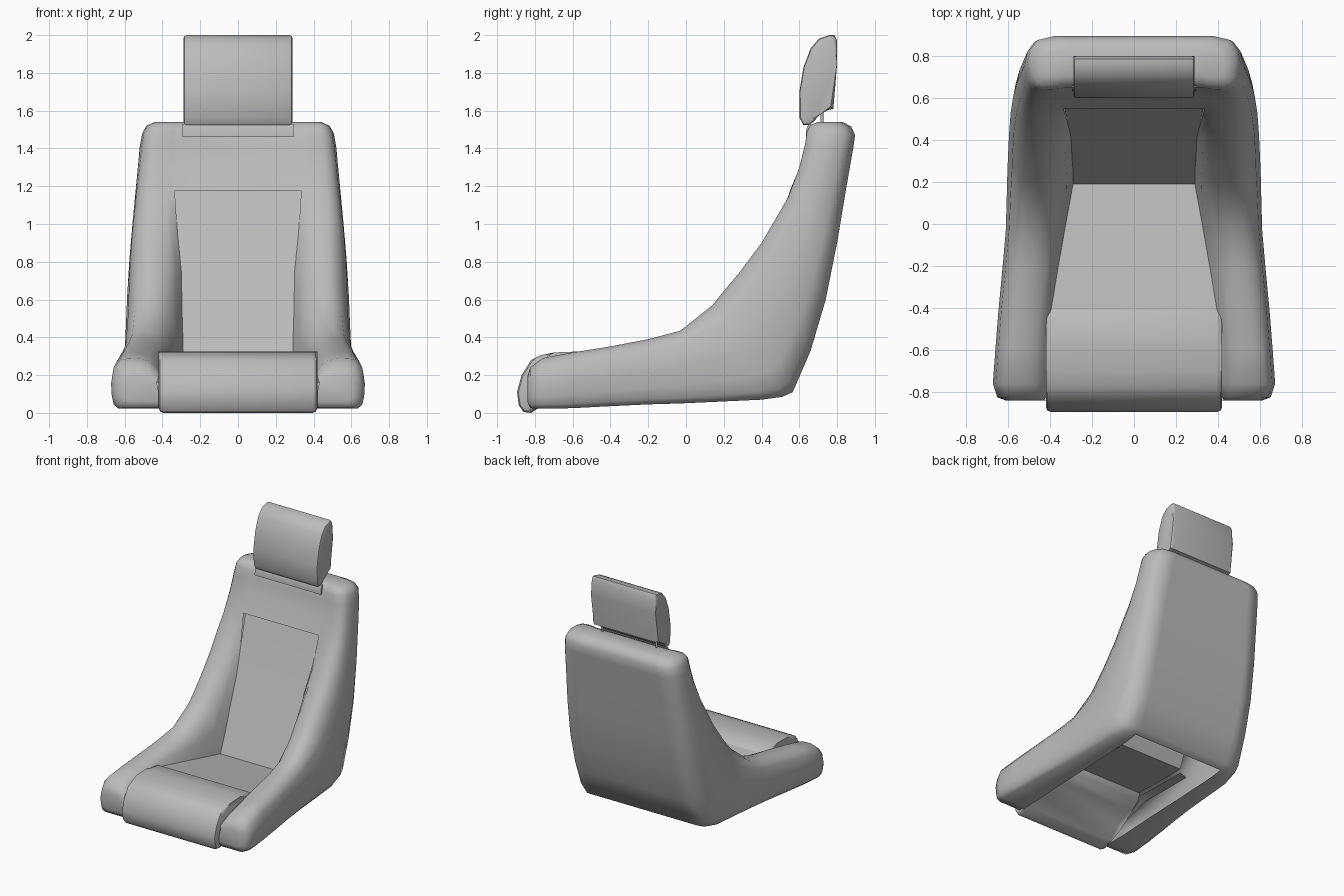
import bpy
import bmesh
from math import radians
from mathutils import Vector

default_cube = bpy.data.objects.get("Cube")
if default_cube:
    bpy.data.objects.remove(default_cube, do_unlink=True)

# One upholstery colour for the whole seat
grey = bpy.data.materials.new("grey_upholstery")
grey.use_nodes = True
colour = (0.5, 0.5, 0.5, 1)
grey.diffuse_color = colour
grey.node_tree.nodes["Principled BSDF"].inputs["Base Color"].default_value = colour


def finish(name, bm, mirrored=False, angle=40):
    """Turn a bmesh into a smooth-shaded object with sharp creases."""
    bmesh.ops.recalc_face_normals(bm, faces=bm.faces)
    mesh = bpy.data.meshes.new(name)
    bm.to_mesh(mesh)
    bm.free()
    mesh.materials.append(grey)
    obj = bpy.data.objects.new(name, mesh)
    bpy.context.collection.objects.link(obj)
    bpy.ops.object.select_all(action="DESELECT")
    obj.select_set(True)
    bpy.context.view_layer.objects.active = obj
    bpy.ops.object.shade_smooth_by_angle(angle=radians(angle))
    if mirrored:
        mirror = obj.modifiers.new("mirror", "MIRROR")
        mirror.use_clip = True
    return obj


def loft(name, rows, keep=lambda row, strip: True, caps=()):
    """Skin rows of points; keep(row, strip) says which quads exist."""
    bm = bmesh.new()
    grid = [[bm.verts.new(p) for p in row] for row in rows]
    for i in range(len(grid) - 1):
        a, b = grid[i], grid[i + 1]
        for j in range(len(a) - 1):
            if keep(i, j):
                bm.faces.new((a[j], a[j + 1], b[j + 1], b[j]))
    for row, first, last in caps:
        bm.faces.new(grid[row][first:last])
    loose = [v for v in bm.verts if not v.link_faces]
    bmesh.ops.delete(bm, geom=loose, context="VERTS")
    return finish(name, bm, mirrored=True, angle=75)


def extrude_profile(name, profile, half_width, bevel=0.0):
    """Extrude a side profile across x, with softened end rims."""
    bm = bmesh.new()
    ends = [[bm.verts.new((x, y, z)) for y, z in profile]
            for x in (-half_width, half_width)]
    caps = [bm.faces.new(end) for end in ends]
    count = len(profile)
    for i in range(count):
        k = (i + 1) % count
        bm.faces.new((ends[0][i], ends[0][k], ends[1][k], ends[1][i]))
    if bevel:
        rims = [e for cap in caps for e in cap.edges]
        bmesh.ops.bevel(bm, geom=rims, offset=bevel, segments=2,
                        profile=0.5, affect="EDGES")
    return finish(name, bm)


def back_floor(z, tip_y):
    """Depth of the backrest surface; it steps forward above the insert."""
    y = 0.19 + 0.4 * (z - 0.19)
    return y if z < 1.17 else min(y - 0.025, tip_y + 0.01)


def section(tip, base, floor, inner, outer, corner):
    """Half cross-section: cushion, inner wall, bolster, outside, rear."""
    tip, base, floor = Vector(tip), Vector(base), Vector(floor)
    crest = inner + 0.64 * (outer - inner)
    rise, swell = crest - inner, outer - crest
    points = [
        (0, floor),
        (inner, floor),
        (inner + 0.16 * rise, floor.lerp(tip, 0.5)),
        (inner + 0.34 * rise, floor.lerp(tip, 0.8)),
        (inner + 0.65 * rise, floor.lerp(tip, 0.96)),
        (crest, tip),
        (crest + 0.5 * swell, tip.lerp(base, 0.05)),
        (crest + 0.85 * swell, tip.lerp(base, 0.19)),
        (outer, tip.lerp(base, 0.5)),
        (outer - 0.1 * corner, tip.lerp(base, 0.75)),
        (outer - 0.35 * corner, tip.lerp(base, 0.92)),
        (outer - corner, base),
        (min(0.41, outer - 0.16), base),
        (0, base),
    ]
    return [(x, p.x, p.y) for x, p in points]


# Seat stations: y, tip z, base z, cushion z, inner and outer half width
seat = [
    (-0.84, 0.19, 0.06, 0.16, 0.43, 0.61),
    (-0.825, 0.24, 0.025, 0.19, 0.42, 0.65),
    (-0.76, 0.29, 0.022, 0.22, 0.42, 0.672),
    (-0.6, 0.32, 0.025, 0.25, 0.41, 0.66),
    (-0.41, 0.35, 0.035, 0.29, 0.395, 0.645),
    (-0.2, 0.39, 0.045, 0.255, 0.36, 0.625),
    (-0.03, 0.435, 0.05, 0.226, 0.33, 0.61),
]
# Back stations: tip y z, rear y z, cushion z, inner and outer half width
back = [
    (0.14, 0.57, 0.4, 0.07, 0.19, 0.29, 0.602),
    (0.2, 0.645, 0.51, 0.085, 0.35, 0.29, 0.598),
    (0.28, 0.74, 0.565, 0.11, 0.5, 0.295, 0.595),
    (0.4, 0.9, 0.66, 0.33, 0.75, 0.3, 0.587),
    (0.47, 1.02, 0.74, 0.6, 0.95, 0.32, 0.575),
    (0.54, 1.14, 0.80, 0.9, 1.175, 0.335, 0.557),
    (0.60, 1.3, 0.85, 1.2, 1.32, 0.33, 0.535),
    (0.63, 1.42, 0.885, 1.4, 1.42, 0.33, 0.52),
    (0.64, 1.49, 0.895, 1.47, 1.49, 0.33, 0.507),
    (0.66, 1.525, 0.875, 1.515, 1.525, 0.33, 0.485),
    (0.70, 1.54, 0.83, 1.54, 1.54, 0.32, 0.44),
]
rows = [section((y, t), (y, b), (y, f), w, o, 0.04) for y, t, b, f, w, o in seat]
rows += [section((ty, tz), (by, bz), (back_floor(f, ty), f), w, o,
                 min(0.13, 0.05 + 0.03 * i))
         for i, (ty, tz, by, bz, f, w, o) in enumerate(back)]

panel_start = 4
crease = len(seat)
panel_end = crease + 5
opening_end = crease + 1
strips = len(rows[0]) - 1


def shell_keep(row, strip):
    if strip == 0:
        return row >= panel_end
    if strip == strips - 1:
        return row >= opening_end
    return True


# Bolstered hollow shell, open underneath
loft("seat_shell", rows, shell_keep,
     caps=[(0, 1, strips), (len(rows) - 1, 0, strips + 1)])

# Seat insert, and back insert tucked behind the upper trim
loft("seat_insert", [row[:2] for row in rows[panel_start:crease + 1]])
back_rows = [row[:2] for row in rows[crease:panel_end]]
back_rows.append([(x, y + 0.025, z) for x, y, z in rows[panel_end][:2]])
loft("back_insert", back_rows)

# Ledges beneath the cushion edges
loft("cushion_ledge", [[(x, y, z - 0.03), (x + 0.06, y, z - 0.05)]
                       for x, y, z in (row[1] for row in rows[1:crease + 1])])

# Rolled thigh support
extrude_profile("thigh_roll", [
    (-0.41, 0.29), (-0.45, 0.315), (-0.57, 0.325), (-0.7, 0.32),
    (-0.77, 0.305), (-0.82, 0.28), (-0.87, 0.2), (-0.895, 0.11),
    (-0.885, 0.04), (-0.86, 0.005), (-0.82, 0.0), (-0.76, 0.04),
    (-0.66, 0.12), (-0.52, 0.19), (-0.43, 0.24)], 0.42, 0.025)

# Headrest pad
extrude_profile("headrest", [
    (0.62, 1.525), (0.602, 1.56), (0.6, 1.7), (0.622, 1.83),
    (0.66, 1.93), (0.705, 1.982), (0.76, 2.0), (0.785, 2.0),
    (0.8, 1.97), (0.8, 1.85), (0.78, 1.61), (0.71, 1.6),
    (0.685, 1.55), (0.655, 1.525)], 0.288, 0.015)

# Trim plate below the headrest
extrude_profile("headrest_trim", [
    (0.634, 1.46), (0.636, 1.5), (0.65, 1.53), (0.66, 1.53),
    (0.648, 1.46)], 0.295)

# Headrest posts
for side, x in (("right", -0.24), ("left", 0.24)):
    bm = bmesh.new()
    bmesh.ops.create_cone(bm, cap_ends=True, segments=10, radius1=0.008,
                          radius2=0.008, depth=0.14)
    bmesh.ops.translate(bm, verts=bm.verts, vec=(x, 0.72, 1.57))
    finish(side + "_headrest_post", bm)
